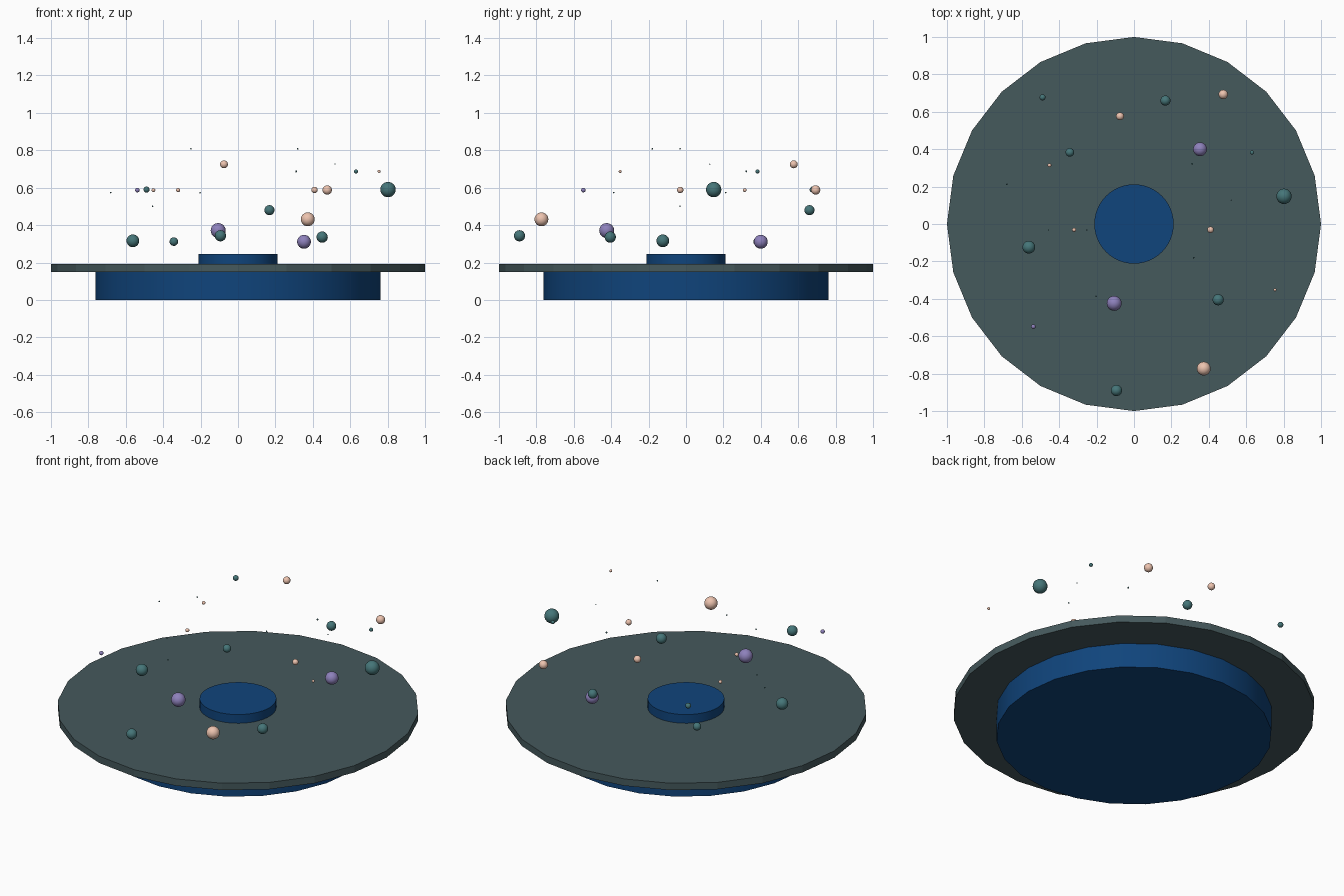
import bpy
import math


def material(name, rgb):
    m = bpy.data.materials.new(name)
    m.diffuse_color = (*rgb, 1)
    return m


BLUE = material("blue", (0.005, 0.058, 0.2))
SLATE = material("slate", (0.06, 0.1, 0.108))
TEAL = material("teal", (0.06, 0.18, 0.19))
PINK = material("pink", (0.85, 0.55, 0.43))
PURPLE = material("purple", (0.27, 0.22, 0.5))


def disc(name, radius, z0, z1, sides, mat, smooth):
    bpy.ops.mesh.primitive_cylinder_add(vertices=sides, radius=radius, depth=z1 - z0,
                                        location=(0, 0, (z0 + z1) / 2))
    ob = bpy.context.object
    ob.name = name
    ob.data.materials.append(mat)
    if smooth:
        bpy.ops.object.shade_smooth_by_angle(angle=math.radians(30))


def bubble(name, x, y, z, r, mat):
    bpy.ops.mesh.primitive_uv_sphere_add(segments=24, ring_count=12, radius=r, location=(x, y, z))
    ob = bpy.context.object
    ob.name = name
    ob.data.materials.append(mat)
    bpy.ops.object.shade_smooth()


# Stacked round stand
disc("base", 0.762, 0, 0.15, 24, BLUE, True)
disc("plate", 1.0, 0.15, 0.192, 24, SLATE, False)
disc("centre_knob", 0.212, 0.192, 0.245, 48, BLUE, True)

# Floating bubbles: x, y, z, radius
bubbles = {
    "teal": (TEAL, [
        (-0.562, -0.124, 0.316, 0.034), (-0.343, 0.383, 0.312, 0.023),
        (-0.094, -0.89, 0.343, 0.030), (0.168, 0.66, 0.48, 0.027),
        (0.45, -0.405, 0.336, 0.030), (0.802, 0.148, 0.59, 0.041),
        (-0.489, 0.677, 0.59, 0.016), (0.631, 0.382, 0.687, 0.011)]),
    "pink": (PINK, [
        (0.373, -0.773, 0.431, 0.037), (-0.075, 0.576, 0.725, 0.021),
        (0.477, 0.693, 0.588, 0.025), (0.409, -0.031, 0.588, 0.017),
        (-0.452, 0.314, 0.587, 0.010), (-0.32, -0.031, 0.587, 0.011),
        (0.754, -0.352, 0.687, 0.008)]),
    "purple": (PURPLE, [
        (-0.106, -0.424, 0.371, 0.040), (0.353, 0.4, 0.311, 0.037),
        (-0.538, -0.549, 0.587, 0.012)]),
    "tiny": (TEAL, [
        (-0.68, 0.212, 0.574, 0.004), (-0.457, -0.032, 0.5, 0.004),
        (-0.252, -0.032, 0.808, 0.004), (0.319, -0.18, 0.808, 0.004),
        (-0.203, -0.386, 0.574, 0.004), (0.311, 0.322, 0.687, 0.005),
        (0.519, 0.127, 0.726, 0.003)]),
}
for kind, (mat, items) in bubbles.items():
    for i, (x, y, z, r) in enumerate(items):
        bubble(f"{kind}_bubble_{i + 1}", x, y, z, r, mat)
